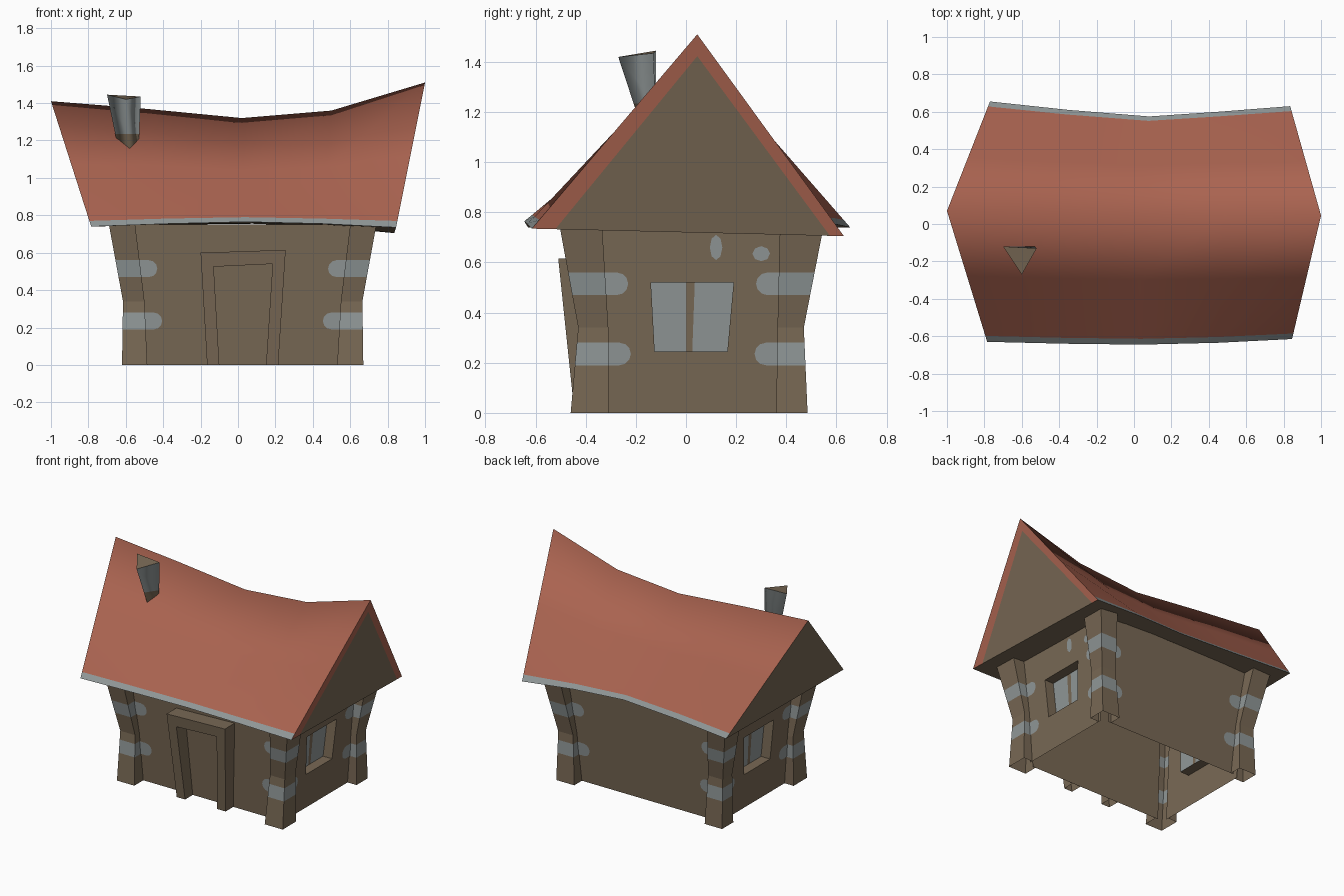
import bpy, bmesh, math
from mathutils import Vector

old = bpy.data.objects.get("Cube")
if old:
    bpy.data.objects.remove(old)


def material(name, rgb):
    m = bpy.data.materials.new(name)
    m.use_nodes = True
    m.diffuse_color = (*rgb, 1)
    m.node_tree.nodes["Principled BSDF"].inputs["Base Color"].default_value = (*rgb, 1)
    return m


MATS = [material("brown_timber", (0.19, 0.14, 0.09)),
        material("grey_stone", (0.28, 0.31, 0.31)),
        material("red_tiles", (0.40, 0.125, 0.08))]
BROWN, GREY, RED = range(3)


def face(bm, pts, hint, mat=BROWN, smooth=False):
    """Add a face whose normal points along the hint."""
    f = bm.faces.new([bm.verts.new(p) for p in pts])
    f.normal_update()
    if f.normal.dot(Vector(hint)) < 0:
        f.normal_flip()
    f.material_index = mat
    f.smooth = smooth


def finish(bm, name):
    bmesh.ops.remove_doubles(bm, verts=bm.verts, dist=0.0005)
    me = bpy.data.meshes.new(name)
    bm.to_mesh(me)
    bm.free()
    for m in MATS:
        me.materials.append(m)
    ob = bpy.data.objects.new(name, me)
    bpy.context.collection.objects.link(ob)
    return ob


# Post outlines (outer, inner) at bottom, waist and top, and wall (bottom, top)
WAIST, TOP = 0.34, 0.75
SIDES = {
    (0, -1): ((-.62, -.615, -.69), (-.485, -.50, -.55), (-.55, -.60)),
    (0, 1): ((.67, .665, .74), (.53, .55, .60), (.60, .65)),
    (1, -1): ((-.46, -.43, -.505), (-.31, -.31, -.335), (-.36, -.41)),
    (1, 1): ((.485, .47, .55), (.36, .365, .375), (.40, .46)),
}


def bend(vals, z):
    a, b, c = vals
    return a + (b - a) * z / WAIST if z < WAIST else b + (c - b) * (z - WAIST) / (TOP - WAIST)


def outer(side, z): return bend(SIDES[side][0], z)
def inner(side, z): return bend(SIDES[side][1], z)


def wall(side, z):
    a, b = SIDES[side][2]
    return a + (b - a) * z / TOP


def on_wall(side, u, z, out=0.0):
    w = wall(side, z) + side[1] * out
    return (w, u, z) if side[0] == 0 else (u, w, z)


def outward(side):
    return (side[1], 0, 0) if side[0] == 0 else (0, side[1], 0)


# Bent corner posts with stone bands
BANDS = [(.19, .28), (.47, .56)]
LEVELS = [0, .19, .28, WAIST, .47, .56, TOP]
for sx in (-1, 1):
    for sy in (-1, 1):
        X, Y = (0, sx), (1, sy)
        bm = bmesh.new()

        def ring(z):
            return [(inner(X, z), wall(Y, z), z), (inner(X, z), outer(Y, z), z),
                    (outer(X, z), outer(Y, z), z), (outer(X, z), inner(Y, z), z),
                    (wall(X, z), inner(Y, z), z)]
        hints = [(-sx, 0, 0), (0, sy, 0), (sx, 0, 0), (0, -sy, 0)]
        for lo, hi in zip(LEVELS, LEVELS[1:]):
            a, b = ring(lo), ring(hi)
            for i, h in enumerate(hints):
                face(bm, [a[i], a[i + 1], b[i + 1], b[i]], h, GREY if (lo, hi) in BANDS else BROWN)
        finish(bm, f"{'front' if sy < 0 else 'back'}_{'left' if sx > 0 else 'right'}_post")


# Walls, with a recessed window in each end wall
def split_pane(u0, u1, z):
    return [u0, 0.0, 0.03, u1]


WINDOW = [(-.125, .245), (.165, .245), (.19, .52), (-.14, .52)]
NAMES = {(0, -1): "right_wall", (0, 1): "left_wall", (1, -1): "front_wall", (1, 1): "back_wall"}
for side, name in NAMES.items():
    bm = bmesh.new()
    lo, hi = (1 - side[0], -1), (1 - side[0], 1)
    edge = [(inner(lo, 0) - .02, 0), (inner(hi, 0) + .02, 0),
            (inner(hi, TOP) + .02, TOP), (inner(lo, TOP) - .02, TOP)]
    n = outward(side)
    if side[0] == 1:
        face(bm, [on_wall(side, *p) for p in edge], n)
    else:
        centre = Vector(on_wall(side, .02, .38))
        for i in range(4):
            j = (i + 1) % 4
            face(bm, [on_wall(side, *p) for p in (edge[i], edge[j], WINDOW[j], WINDOW[i])], n)
            a, b = WINDOW[i], WINDOW[j]
            reveal = [on_wall(side, *a), on_wall(side, *b),
                      on_wall(side, *b, -.07), on_wall(side, *a, -.07)]
            mid = Vector(reveal[0]).lerp(Vector(reveal[1]), .5)
            face(bm, reveal, centre - mid)
        (b0, z0), (b1, _), (t1, z1), (t0, _) = WINDOW
        bottom, top = [b0, 0, .025, b1], [t0, 0, .035, t1]
        for i, m in enumerate((GREY, BROWN, GREY)):
            quad = [(bottom[i], z0), (bottom[i + 1], z0), (top[i + 1], z1), (top[i], z1)]
            face(bm, [on_wall(side, *p, -.07) for p in quad], n, m)
    finish(bm, name)

# Rounded stone patches that carry the bands onto the walls
bm = bmesh.new()
for side in SIDES:
    for s in (-1, 1):
        post = (1 - side[0], s)
        for z0, z1 in BANDS:
            zc, r = (z0 + z1) / 2, (z1 - z0) / 2
            u = inner(post, zc) - s * .045
            pts = [(inner(post, z0), z0)]
            pts += [(u - s * r * math.cos(a), zc + r * math.sin(a))
                    for a in [math.radians(d) for d in range(-90, 91, 30)]]
            pts.append((inner(post, z1), z1))
            face(bm, [on_wall(side, *p, .004) for p in pts], outward(side), GREY)
# Small worn spots
for u, z, ru, rz in [(.12, .66, .025, .05), (.30, .635, .035, .03)]:
    pts = [(u + ru * math.cos(k * math.pi / 4), z + rz * math.sin(k * math.pi / 4)) for k in range(8)]
    face(bm, [on_wall((0, 1), *p, .004) for p in pts], (1, 0, 0), GREY)
finish(bm, "stone_patches")

# Leaning door frame
bm = bmesh.new()
FRAME = [(-.165, 0), (-.20, .60), (.255, .615), (.215, 0),
         (.15, 0), (.185, .54), (-.13, .525), (-.10, 0)]
front = [(x, -.445 - .105 * z, z) for x, z in FRAME]
back = [on_wall((1, -1), x, z) for x, z in FRAME]
for i in range(3):
    quad = [i, i + 1, 6 - i, 7 - i]
    face(bm, [front[k] for k in quad], (0, -1, 0))
for i, h in zip((0, 1, 2, 4, 5, 6), [(-1, 0, 0), (0, 0, 1), (1, 0, 0)] + [(-1, 0, 0), (0, 0, -1), (1, 0, 0)]):
    face(bm, [front[i], front[i + 1], back[i + 1], back[i]], h)
finish(bm, "door_frame")

# Sagging roof: front eave, ridge and back eave at five stations
FRONT = [(-.785, -.63, .74), (-.37, -.64, .755), (.04, -.645, .765), (.45, -.635, .755), (.845, -.615, .735)]
RIDGE = [(-1, .07, 1.41), (-.5, .06, 1.37), (.02, .05, 1.32), (.5, .05, 1.36), (1, .045, 1.51)]
BACK = [(-.77, .655, .74), (-.35, .61, .75), (.08, .575, .755), (.45, .60, .74), (.835, .63, .705)]
FRONT, RIDGE, BACK = ([Vector(p) for p in row] for row in (FRONT, RIDGE, BACK))
bm, under = bmesh.new(), bmesh.new()
STEPS = [0, .045, .5, 1]
for i in range(4):
    for eave, sy in ((FRONT, -1), (BACK, 1)):
        for k in range(3):
            a, b = STEPS[k], STEPS[k + 1]
            quad = [eave[i].lerp(RIDGE[i], a), eave[i + 1].lerp(RIDGE[i + 1], a),
                    eave[i + 1].lerp(RIDGE[i + 1], b), eave[i].lerp(RIDGE[i], b)]
            face(bm, quad, (0, sy, 1), GREY if k == 0 else RED, True)
    face(under, [FRONT[i], FRONT[i + 1], BACK[i + 1], BACK[i]], (0, 0, -1))
finish(bm, "roof")
finish(under, "roof_underside")

# Gable ends, the left one with a red painted border
bm = bmesh.new()
face(bm, [FRONT[0], RIDGE[0], BACK[0]], (-1, 0, 0))
f, r, b = FRONT[4], RIDGE[4], BACK[4]
f2, b2 = f.lerp(b, .075), f.lerp(b, .955)
r2 = r.lerp(f.lerp(b, .53), .11)
face(bm, [f2, r2, b2], (1, 0, 0))
face(bm, [f, r, r2, f2], (1, 0, 0), RED)
face(bm, [b, r, r2, b2], (1, 0, 0), RED)
finish(bm, "gable_ends")

# Three-sided tapering chimney with a bare base
bm = bmesh.new()
top = [Vector(p) for p in ((-.70, -.12, 1.445), (-.52, -.13, 1.435), (-.60, -.27, 1.42))]
base = [Vector(p) for p in ((-.645, -.12, 1.18), (-.53, -.12, 1.18), (-.575, -.165, 1.10))]
split = [b.lerp(t, (1.235 - b.z) / (t.z - b.z)) for b, t in zip(base, top)]
mid = sum(top, Vector()) / 3
for i in range(3):
    j = (i + 1) % 3
    h = (top[i] + top[j]) / 2 - mid
    face(bm, [base[i], base[j], split[j], split[i]], h, BROWN, True)
    face(bm, [split[i], split[j], top[j], top[i]], h, GREY, True)
finish(bm, "chimney")
bm = bmesh.new()
face(bm, top, (0, 0, 1))
finish(bm, "chimney_top")
